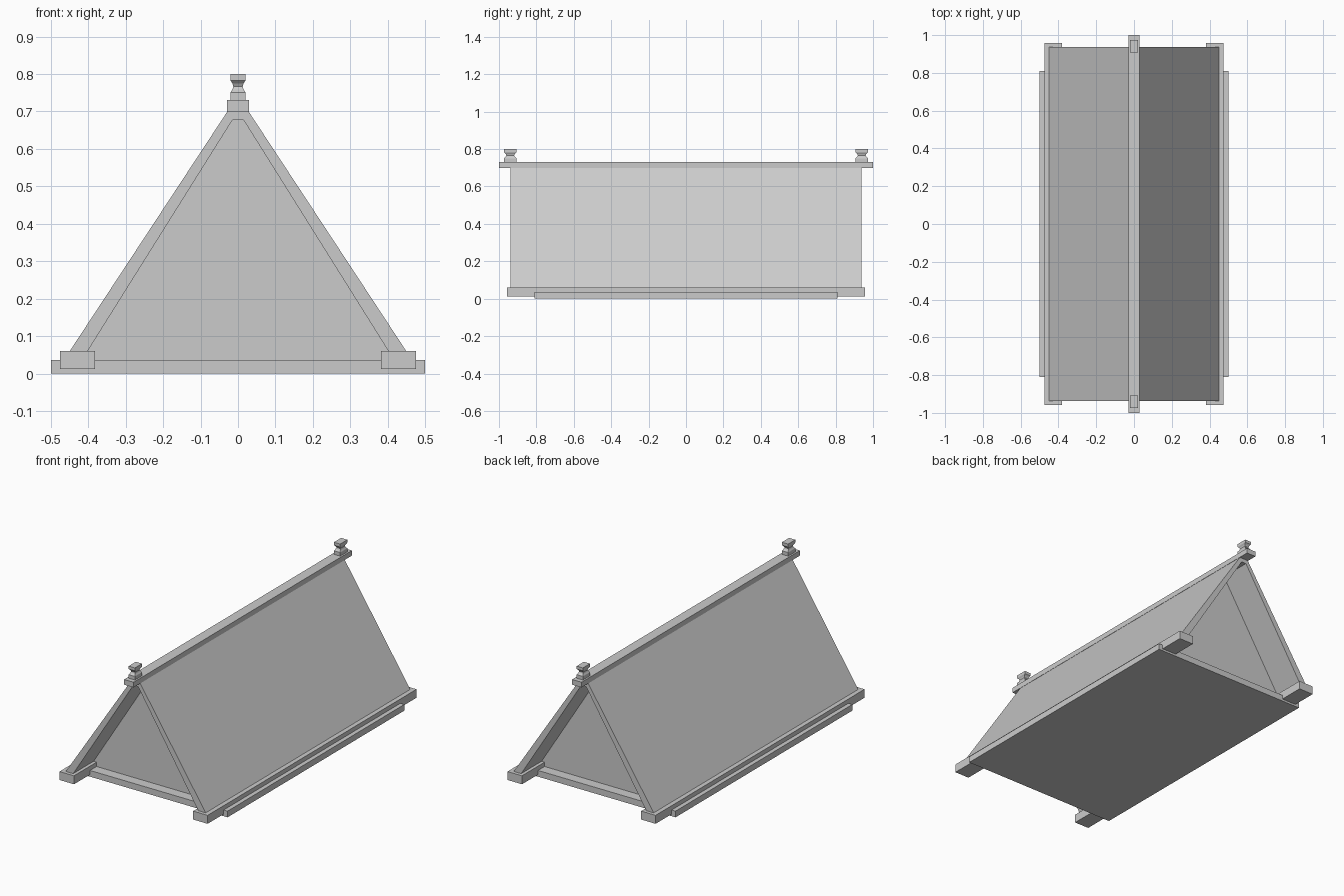
import bpy, bmesh

if "Cube" in bpy.data.objects:
    bpy.data.objects.remove(bpy.data.objects["Cube"])


def finish(name, bm):
    bmesh.ops.recalc_face_normals(bm, faces=bm.faces)
    mesh = bpy.data.meshes.new(name)
    bm.to_mesh(mesh)
    bm.free()
    ob = bpy.data.objects.new(name, mesh)
    bpy.context.collection.objects.link(ob)
    return ob


def loft(name, rings):
    """Closed solid through equally sized rings of points."""
    bm = bmesh.new()
    loops = [[bm.verts.new(p) for p in ring] for ring in rings]
    n = len(loops[0])
    for a, b in zip(loops, loops[1:]):
        for i in range(n):
            j = (i + 1) % n
            bm.faces.new((a[i], a[j], b[j], b[i]))
    bm.faces.new(loops[0])
    bm.faces.new(loops[-1])
    return finish(name, bm)


def prism(name, profile, y0, y1):
    """Extrude an x-z profile along y."""
    return loft(name, [[(x, y, z) for x, z in profile] for y in (y0, y1)])


def box(name, x0, x1, half_y, z0, z1):
    return prism(name, [(x0, z0), (x1, z0), (x1, z1), (x0, z1)], -half_y, half_y)


def mirrored(half):
    """Complete a right-hand profile with its left-hand reflection."""
    return half + [(-x, z) for x, z in reversed(half)]


# Floor slab and ridge beam
box("floor", -0.5, 0.5, 0.81, 0.0, 0.036)
box("ridge_beam", -0.03, 0.03, 1.0, 0.70, 0.73)

# Side rails
box("right_rail", 0.382, 0.475, 0.957, 0.012, 0.061)
box("left_rail", -0.475, -0.382, 0.957, 0.012, 0.061)

# Sloping roof sheets, joined under the ridge
outer = [(0.456, 0.05), (0.027, 0.702)]
inner = [(-0.015, 0.677), (-0.408, 0.05)]
right_half = [(0.015, 0.677), (0.408, 0.05)]
roof = outer + [(-x, z) for x, z in reversed(outer)] + inner[::-1] + right_half[:1] + right_half[1:]
prism("roof", roof, -0.937, 0.937)

# Recessed gable walls
gable = mirrored([(0.425, 0.03), (0.018, 0.682)])
for side, label in ((-1, "front"), (1, "back")):
    prism(label + "_gable_wall", gable, side * 0.75, side * 0.71)

# Waisted finials on both ridge ends
steps = [(0.729, 1), (0.751, 1), (0.759, 0.75), (0.767, 0.62),
         (0.775, 0.75), (0.783, 1), (0.80, 1)]
for side, label in ((-1, "front"), (1, "back")):
    rings = [[(sx * 0.02 * k, side * 0.94 + sy * 0.033 * k, z)
              for sx, sy in ((-1, -1), (1, -1), (1, 1), (-1, 1))]
             for z, k in steps]
    loft(label + "_finial", rings)
